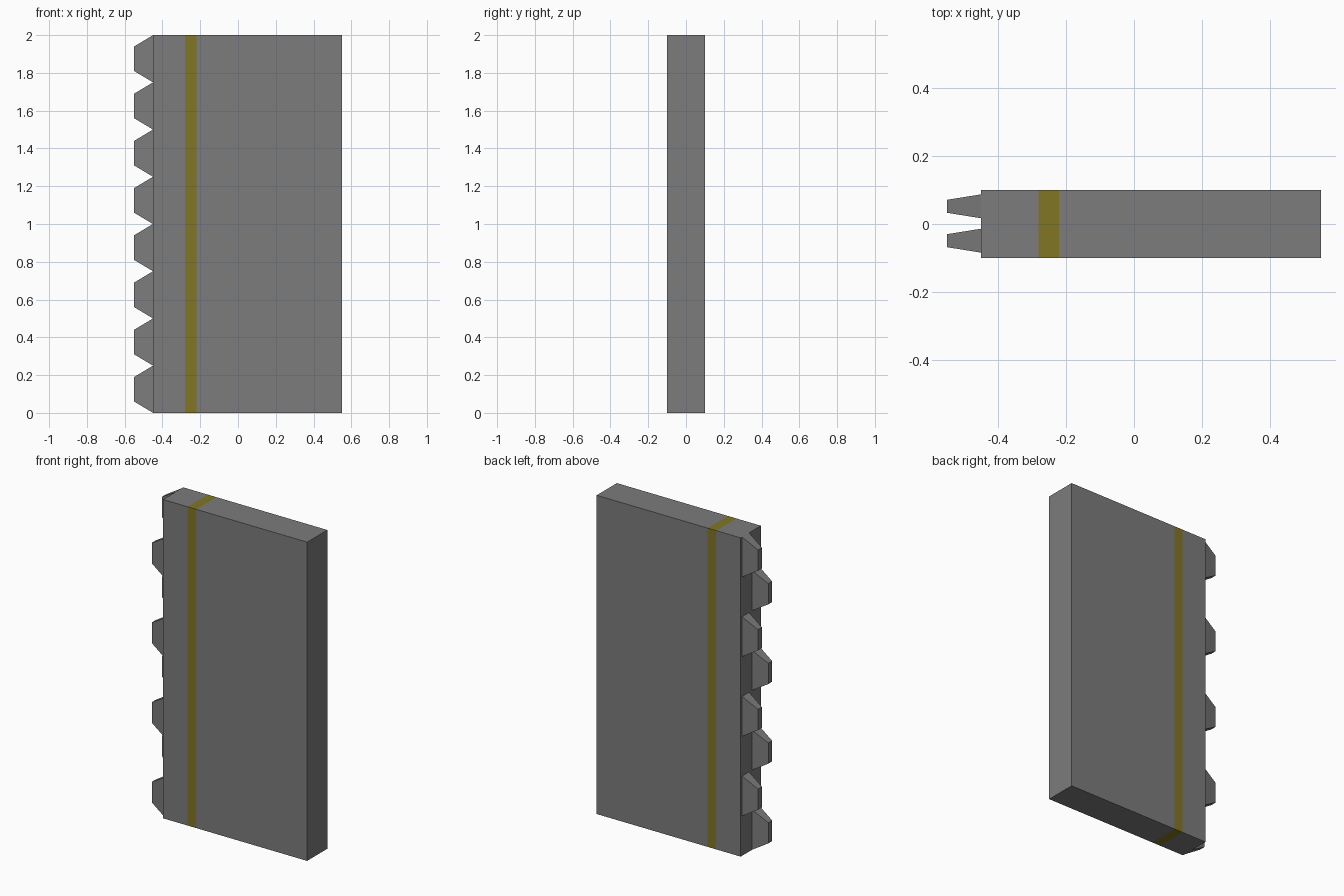
import bpy

if "Cube" in bpy.data.objects:
    bpy.data.objects.remove(bpy.data.objects["Cube"])


def material(name, rgb):
    mat = bpy.data.materials.new(name)
    mat.diffuse_color = (*rgb, 1)
    mat.use_nodes = True
    mat.node_tree.nodes["Principled BSDF"].inputs["Base Color"].default_value = mat.diffuse_color
    return mat


grey = material("dark_grey", (0.20, 0.20, 0.20))
yellow = material("stripe_yellow", (0.22, 0.182, 0.017))


def loft_x(name, x0, x1, rect0, rect1, mat=grey, cap0=False, cap1=False):
    """Four-sided solid along x; each rect is (y_min, y_max, z_min, z_max)."""
    verts = []
    for x, (ya, yb, za, zb) in ((x0, rect0), (x1, rect1)):
        verts += [(x, ya, za), (x, yb, za), (x, yb, zb), (x, ya, zb)]
    faces = [((i + 1) % 4, (i + 1) % 4 + 4, i + 4, i) for i in range(4)]
    if cap0:
        faces.append((3, 2, 1, 0))
    if cap1:
        faces.append((4, 5, 6, 7))
    mesh = bpy.data.meshes.new(name)
    mesh.from_pydata(verts, [], faces)
    mesh.materials.append(mat)
    bpy.context.collection.objects.link(bpy.data.objects.new(name, mesh))


H, T = 2.0, 0.1
section = (-T, T, 0, H)

# Slab in two pieces, with the coloured band flush between them
loft_x("slab_edge", -0.45, -0.28, section, section, cap0=True)
loft_x("warning_stripe", -0.28, -0.22, section, section, yellow)
loft_x("slab_main", -0.22, 0.55, section, section, cap1=True)

# Tapered teeth, alternating between the front and back rows
PITCH = H / 8
for i in range(8):
    y = -0.049 if i % 2 == 0 else 0.052
    z = PITCH * (i + 0.5)
    tip = (y - 0.019, y + 0.019, z - 0.065, z + 0.065)
    base = (y - 0.035, y + 0.035, z - PITCH / 2, z + PITCH / 2)
    loft_x(f"tooth_{i + 1}", -0.55, -0.45, tip, base, cap0=True)
